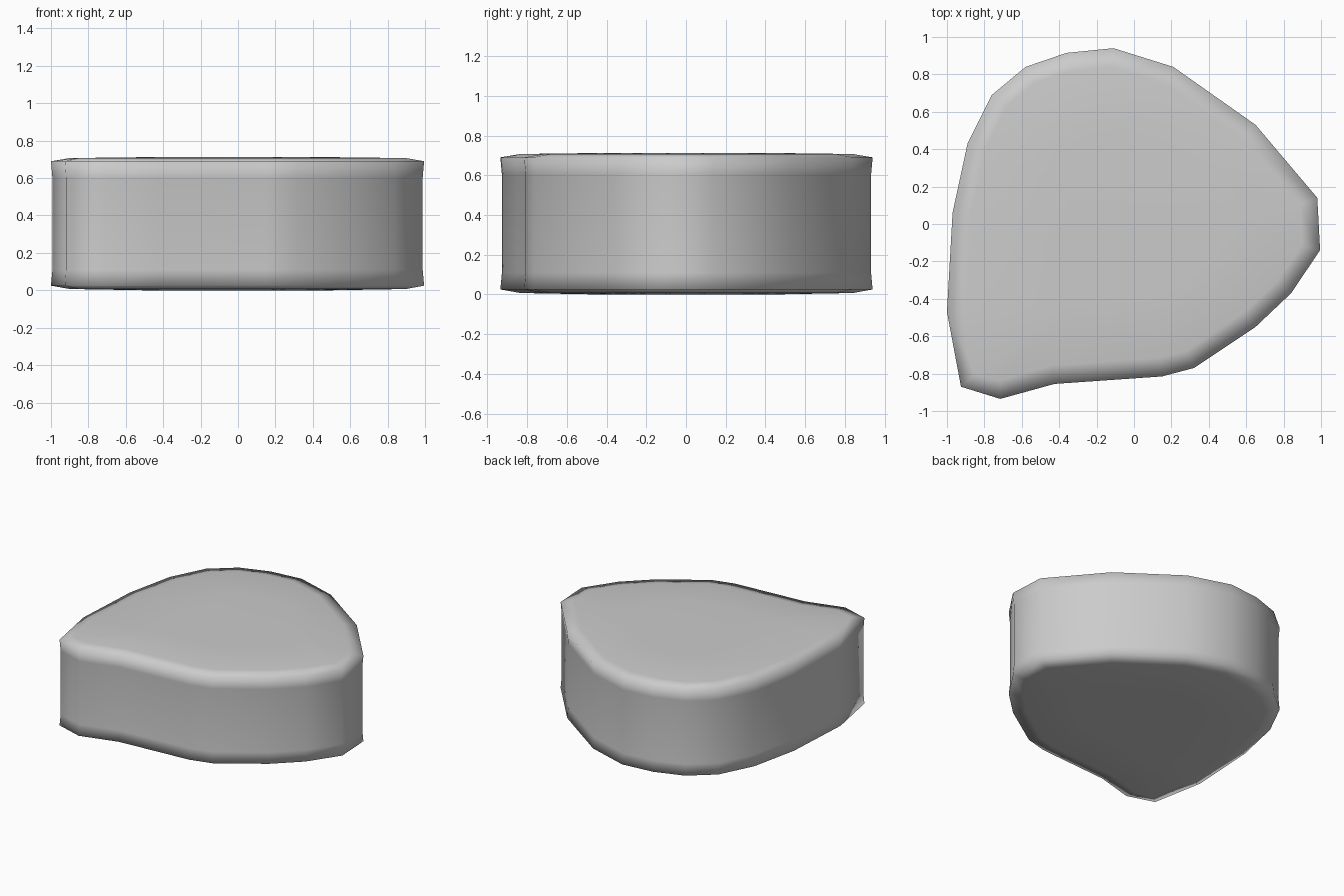
import bpy, bmesh
from mathutils import Vector

if "Cube" in bpy.data.objects:
    bpy.data.objects.remove(bpy.data.objects["Cube"])

# Plan outline, counter-clockwise from the back
outline = [Vector(p) for p in [
    (-0.11, 0.94), (-0.36, 0.915), (-0.58, 0.84), (-0.76, 0.69), (-0.89, 0.43),
    (-0.97, 0.06), (-1.0, -0.47), (-0.925, -0.87), (-0.715, -0.935),
    (-0.425, -0.855), (0.15, -0.815), (0.32, -0.77), (0.65, -0.55),
    (0.84, -0.37), (0.995, -0.14), (0.98, 0.14), (0.65, 0.53), (0.21, 0.84)]]


def inset(points, d):
    """Move each outline point inward along its averaged edge normal."""
    result = []
    for i, p in enumerate(points):
        t = (points[(i + 1) % len(points)] - p).normalized() + (p - points[i - 1]).normalized()
        t.normalize()
        result.append(p + Vector((-t.y, t.x)) * d)
    return result


# Stacked rings: (inset, height) from the soft bottom rim to the soft top rim
levels = [(0.10, 0.007), (0.0, 0.025), (0.008, 0.11),
          (0.008, 0.60), (0.0, 0.69), (0.10, 0.707)]
bm = bmesh.new()
rings = [[bm.verts.new((p.x, p.y, z)) for p in inset(outline, d)] for d, z in levels]

# Slightly crowned caps
rings.insert(0, [bm.verts.new((v.co.x * 0.55, v.co.y * 0.55, 0)) for v in rings[0]])
rings.append([bm.verts.new((v.co.x * 0.55, v.co.y * 0.55, 0.712)) for v in rings[-1]])

n = len(outline)
for a, b in zip(rings, rings[1:]):
    for i in range(n):
        j = (i + 1) % n
        bm.faces.new((a[i], a[j], b[j], b[i]))
bm.faces.new(list(reversed(rings[0])))
bm.faces.new(rings[-1])
bmesh.ops.recalc_face_normals(bm, faces=bm.faces)
for f in bm.faces:
    f.smooth = True

# Paving stone
mesh = bpy.data.meshes.new("paving_stone")
bm.to_mesh(mesh)
bm.free()
stone = bpy.data.objects.new("paving_stone", mesh)
bpy.context.collection.objects.link(stone)
